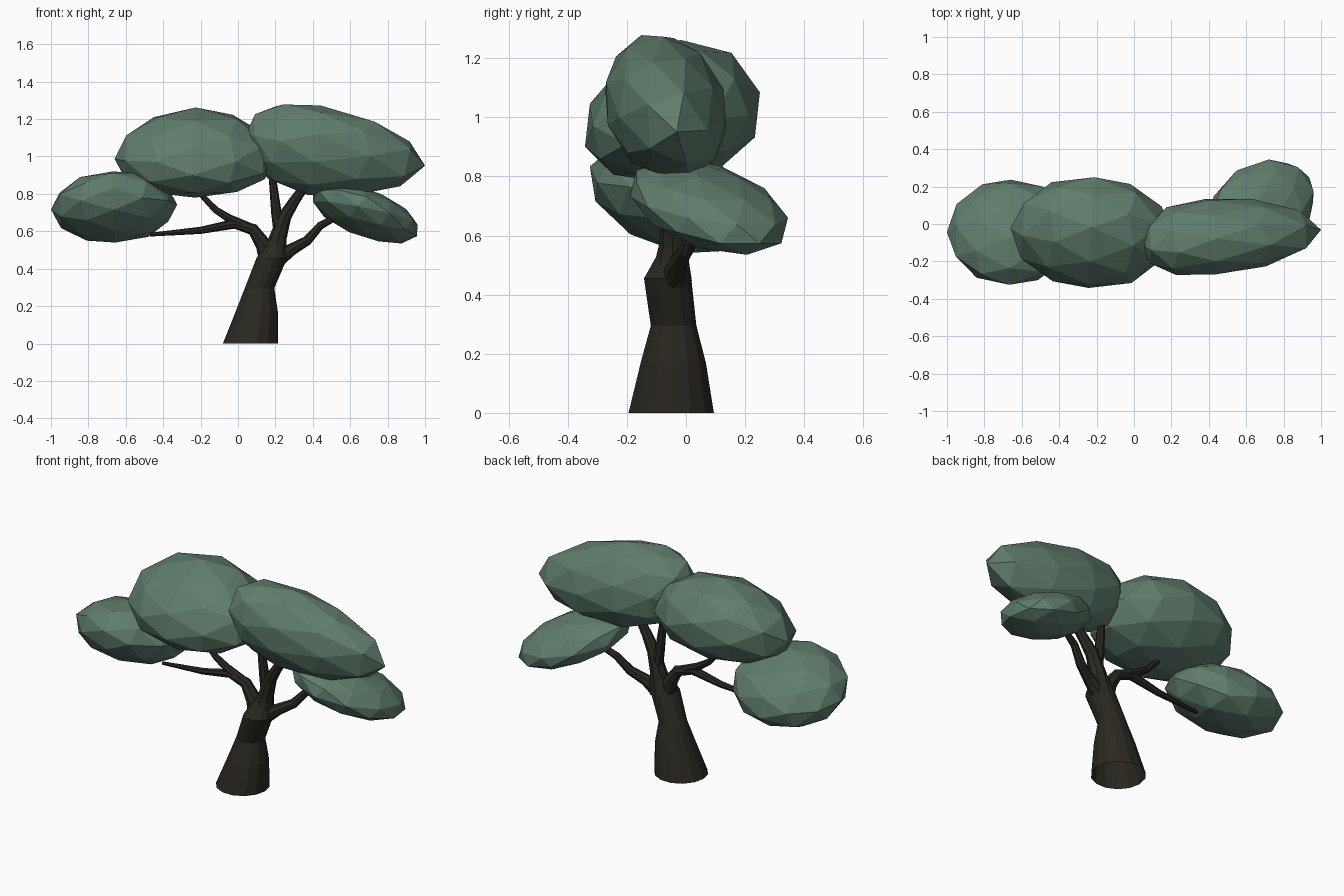
import bpy, bmesh
from math import radians, cos, sin, pi
from mathutils import Vector, Euler

if "Cube" in bpy.data.objects:
    bpy.data.objects.remove(bpy.data.objects["Cube"])


def material(name, rgb):
    m = bpy.data.materials.new(name)
    m.diffuse_color = (*rgb, 1)
    m.use_nodes = True
    m.node_tree.nodes["Principled BSDF"].inputs["Base Color"].default_value = m.diffuse_color
    return m


BARK = material("bark", (0.024, 0.021, 0.015))
LEAF = material("leaf", (0.115, 0.205, 0.150))


def finish(name, bm, mat):
    me = bpy.data.meshes.new(name)
    bm.to_mesh(me)
    bm.free()
    me.materials.append(mat)
    ob = bpy.data.objects.new(name, me)
    bpy.context.collection.objects.link(ob)
    return ob


def tube(name, path, sides, level=False):
    """Tapered tube through (x, y, z, radius) points; level keeps rings horizontal."""
    bm = bmesh.new()
    pts = [Vector(p[:3]) for p in path]
    rings = []
    for i, p in enumerate(pts):
        t = pts[min(i + 1, len(pts) - 1)] - pts[max(i - 1, 0)]
        if level:
            t = Vector((0, 0, 1))
        u = Vector((0, 1, 0)).cross(t).normalized()
        v = t.cross(u).normalized()
        r = path[i][3]
        rings.append([bm.verts.new(p + r * (u * cos(2 * pi * k / sides) + v * sin(2 * pi * k / sides)))
                      for k in range(sides)])
    for a, b in zip(rings, rings[1:]):
        for k in range(sides):
            n = (k + 1) % sides
            bm.faces.new((a[k], a[n], b[n], b[k]))
    bm.faces.new(rings[-1])
    return finish(name, bm, BARK)


def foliage(name, lo, hi, axes, tilt, warp=(0, 0, 0)):
    """Flat-faced ellipsoid, pole along x, tilted and fitted to the box lo..hi.
    warp shifts the middle towards the low side, making that end blunter."""
    bm = bmesh.new()
    bmesh.ops.create_icosphere(bm, subdivisions=2, radius=1)
    rot = Euler([radians(a) for a in tilt]).to_matrix()
    for v in bm.verts:
        p = Vector((v.co.z, v.co.y, -v.co.x))
        v.co = rot @ Vector([p[i] * axes[i] for i in range(3)])
    for i in range(3):
        a = min(v.co[i] for v in bm.verts)
        b = max(v.co[i] for v in bm.verts)
        for v in bm.verts:
            s = 2 * (v.co[i] - a) / (b - a) - 1
            s -= warp[i] * (1 - s * s)
            v.co[i] = lo[i] + (s + 1) / 2 * (hi[i] - lo[i])
    return finish(name, bm, LEAF)


# Leaning trunk with a flared foot, open underneath
tube("trunk", [(0.067, -0.05, 0, 0.148), (0.10, -0.043, 0.17, 0.113),
               (0.115, -0.042, 0.295, 0.079), (0.18, -0.062, 0.455, 0.082),
               (0.20, -0.045, 0.55, 0.045)], 14, level=True)

# Branches
tube("left_branch", [(0.17, -0.05, 0.43, 0.055), (0.135, -0.045, 0.53, 0.042),
                     (0.08, -0.04, 0.61, 0.032), (-0.02, -0.04, 0.64, 0.026),
                     (-0.20, -0.04, 0.605, 0.019), (-0.47, -0.04, 0.582, 0.010)], 8)
tube("left_fork", [(0.06, -0.04, 0.62, 0.026), (-0.05, -0.04, 0.67, 0.022),
                   (-0.12, -0.04, 0.715, 0.018), (-0.21, -0.04, 0.81, 0.014)], 8)
tube("middle_branch", [(0.19, -0.05, 0.45, 0.07), (0.215, -0.045, 0.57, 0.046),
                       (0.25, -0.05, 0.68, 0.036), (0.30, -0.06, 0.76, 0.029),
                       (0.37, -0.07, 0.86, 0.022)], 8)
tube("middle_fork", [(0.225, -0.045, 0.60, 0.036), (0.205, -0.045, 0.70, 0.028),
                     (0.185, -0.05, 0.88, 0.020)], 8)
tube("right_branch", [(0.21, -0.045, 0.45, 0.045), (0.29, -0.03, 0.505, 0.032),
                      (0.37, 0.0, 0.55, 0.026), (0.44, 0.03, 0.63, 0.021),
                      (0.55, 0.06, 0.69, 0.015)], 8)

# Leaf clumps
foliage("left_foliage", (-1.0, -0.325, 0.54), (-0.325, 0.237, 0.92),
        (0.34, 0.29, 0.17), (-20, -2, 0))
foliage("upper_left_foliage", (-0.66, -0.342, 0.78), (0.205, 0.25, 1.262),
        (0.44, 0.31, 0.23), (17, 0, -3), (0, 0, 0.14))
foliage("upper_right_foliage", (0.04, -0.272, 0.79), (1.0, 0.135, 1.278),
        (0.50, 0.19, 0.23), (18, 9, 4), (0.24, 0, 0))
foliage("right_foliage", (0.40, -0.19, 0.535), (0.96, 0.345, 0.86),
        (0.35, 0.25, 0.14), (0, 25, 33))
